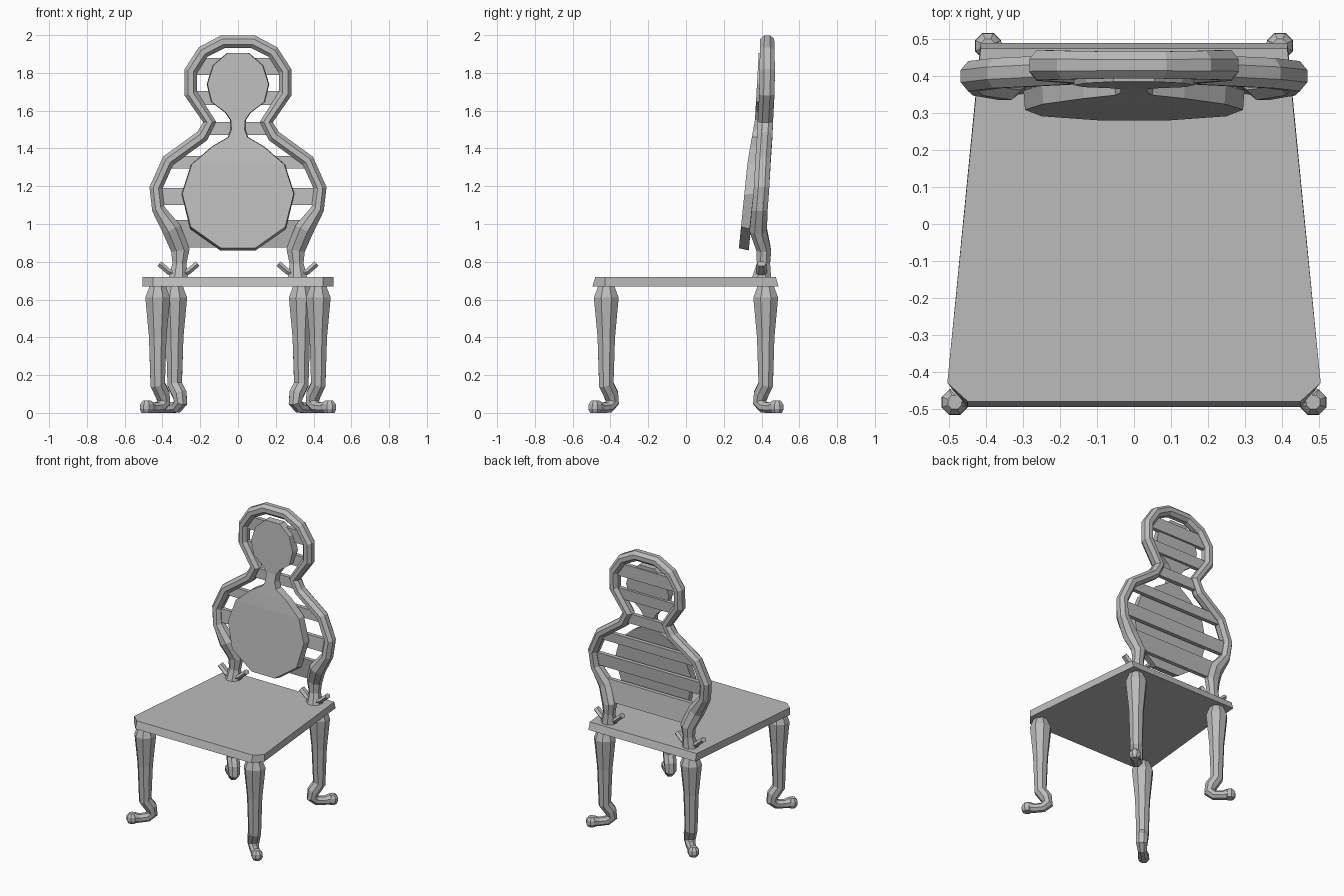
import bpy, math
from mathutils import Vector

cube = bpy.data.objects.get("Cube")
if cube:
    bpy.data.objects.remove(cube)

grey = bpy.data.materials.new("plain_grey")
grey.use_nodes = True
GREY = (0.5, 0.5, 0.5, 1)
grey.diffuse_color = GREY
grey.node_tree.nodes["Principled BSDF"].inputs["Base Color"].default_value = GREY


def loft(name, rings):
    """Skin a list of equal-length rings and cap both ends."""
    n = len(rings[0])
    verts = [tuple(p) for ring in rings for p in ring]
    faces = [(i * n + j, i * n + (j + 1) % n, (i + 1) * n + (j + 1) % n, (i + 1) * n + j)
             for i in range(len(rings) - 1) for j in range(n)]
    faces += [tuple(reversed(range(n))), tuple(range(len(verts) - n, len(verts)))]
    mesh = bpy.data.meshes.new(name)
    mesh.from_pydata(verts, [], faces)
    mesh.materials.append(grey)
    obj = bpy.data.objects.new(name, mesh)
    bpy.context.collection.objects.link(obj)
    # Make the normals face outward
    import bmesh
    bm = bmesh.new()
    bm.from_mesh(mesh)
    bmesh.ops.recalc_face_normals(bm, faces=bm.faces)
    bm.to_mesh(mesh)
    bm.free()
    return obj


def sweep(name, path, radii, side, sides=8):
    """Carry an octagon along a path; radii are (in plane, along side)."""
    side = Vector(side).normalized()
    path = [Vector(p) for p in path]
    rings = []
    for i, p in enumerate(path):
        tangent = Vector()
        if i:
            tangent += (p - path[i - 1]).normalized()
        if i < len(path) - 1:
            tangent += (path[i + 1] - p).normalized()
        normal = tangent.cross(side).normalized()
        ring = []
        for k in range(sides):
            a = math.tau * (k + 0.5) / sides
            ring.append(p + normal * math.cos(a) * radii[i][0] + side * math.sin(a) * radii[i][1])
        rings.append(ring)
    return loft(name, rings)


def lerp(table, z):
    """Read a value from a list of (z, value) rising in z."""
    for (z0, v0), (z1, v1) in zip(table, table[1:]):
        if z <= z1:
            return v0 + (v1 - v0) * (z - z0) / (z1 - z0)
    return table[-1][1]


# Seat board with clipped front corners
def seat_ring(z, grow):
    right = [(0.45, -0.48 - grow), (0.505, -0.43), (0.415, 0.475 + grow)]
    return [(x, y, z) for x, y in right] + [(-x, y, z) for x, y in reversed(right)]


loft("seat", [seat_ring(0.67, 0.015), seat_ring(0.72, 0)])

# Cabriole legs turned outward: (outward, height, radius)
LEG = [(0, 0.675, 0.045), (0, 0.61, 0.071), (0, 0.4, 0.05), (0, 0.15, 0.042),
       (-0.035, 0.1, 0.042), (-0.045, 0.055, 0.038), (-0.015, 0.03, 0.032),
       (0.04, 0.026, 0.03), (0.07, 0.032, 0.036), (0.1, 0.034, 0.03)]

for sx in (1, -1):
    for label, x, y, sy in (("front", 0.425, -0.422, -1), ("back", 0.335, 0.422, 1)):
        out = Vector((sx, sy, 0)).normalized()
        base = Vector((sx * x, y, 0))
        hand = "left" if sx > 0 else "right"
        sweep(f"{label}_leg_{hand}", [base + out * d + Vector((0, 0, z)) for d, z, r in LEG],
              [(r, r) for d, z, r in LEG], (-out.y, out.x, 0))
        # Curled toe
        tip = base + out * 0.085
        sweep(f"{label}_toe_{hand}",
              [tip + Vector((0, 0, z)) for z in (0, 0.02, 0.045, 0.065)],
              [(r, r) for r in (0.028, 0.038, 0.036, 0.02)], (-out.y, out.x, 0))

# Back frame, from one foot up to the crown: (x, y, z, width, depth)
FRAME = [(0.315, 0.40, 0.715, 0.055, 0.055), (0.31, 0.41, 0.79, 0.04, 0.038),
         (0.305, 0.412, 0.86, 0.053, 0.042), (0.35, 0.382, 0.97, 0.055, 0.05),
         (0.422, 0.39, 1.08, 0.037, 0.046), (0.435, 0.40, 1.19, 0.037, 0.044),
         (0.37, 0.408, 1.335, 0.037, 0.044), (0.19, 0.417, 1.465, 0.037, 0.044),
         (0.15, 0.42, 1.54, 0.037, 0.044), (0.25, 0.428, 1.69, 0.037, 0.044),
         (0.25, 0.43, 1.81, 0.037, 0.044), (0.185, 0.43, 1.91, 0.037, 0.042),
         (0.08, 0.43, 1.965, 0.038, 0.04)]
half = [(Vector(f[:3]), f[3:]) for f in FRAME]
full = half + [(Vector((-p.x, p.y, p.z)), r) for p, r in reversed(half)]
sweep("back_frame", [p for p, r in full], [r for p, r in full], (0, 1, 0))

# Leaf spurs at the foot of the frame
for sx in (1, -1):
    for dx in (0.11, -0.11):
        x = sx * 0.315
        sweep("frame_spur", [(x, 0.4, 0.725), (x + dx * 0.5, 0.4, 0.75), (x + dx * 0.92, 0.4, 0.79)],
              [(0.02, 0.03), (0.018, 0.03), (0.018, 0.025)], (0, 1, 0), 6)

# Horizontal back slats, trimmed to the frame
width = [(f[2], f[0]) for f in FRAME]
depth = [(f[2], f[1]) for f in FRAME]
for low, high in ((0.875, 1.02), (1.1, 1.19), (1.295, 1.36), (1.47, 1.54), (1.63, 1.705), (1.79, 1.88)):
    rings = []
    for z in (low, high):
        w, y = lerp(width, z), lerp(depth, z)
        rings.append([(-w, y - 0.014, z), (w, y - 0.014, z), (w, y + 0.014, z), (-w, y + 0.014, z)])
    loft("back_slat", rings)

# Leaning figure-eight splat: (height, half width)
SPLAT = [(0.872, 0.09), (0.985, 0.25), (1.16, 0.295), (1.315, 0.245), (1.41, 0.135), (1.46, 0.05),
         (1.5, 0.035), (1.55, 0.038), (1.59, 0.065), (1.645, 0.138), (1.74, 0.162), (1.84, 0.13), (1.905, 0.055)]
LEAN = [(0.872, 0.28), (1.34, 0.327), (1.55, 0.365), (1.905, 0.385)]
rings = []
for z, w in SPLAT:
    y = lerp(LEAN, z)
    zb = z - 0.012 if z < 1 else z
    rings.append([(-w, y, z), (w, y, z), (w + 0.004, y + 0.052, zb), (-w - 0.004, y + 0.052, zb)])
loft("back_splat", rings)
